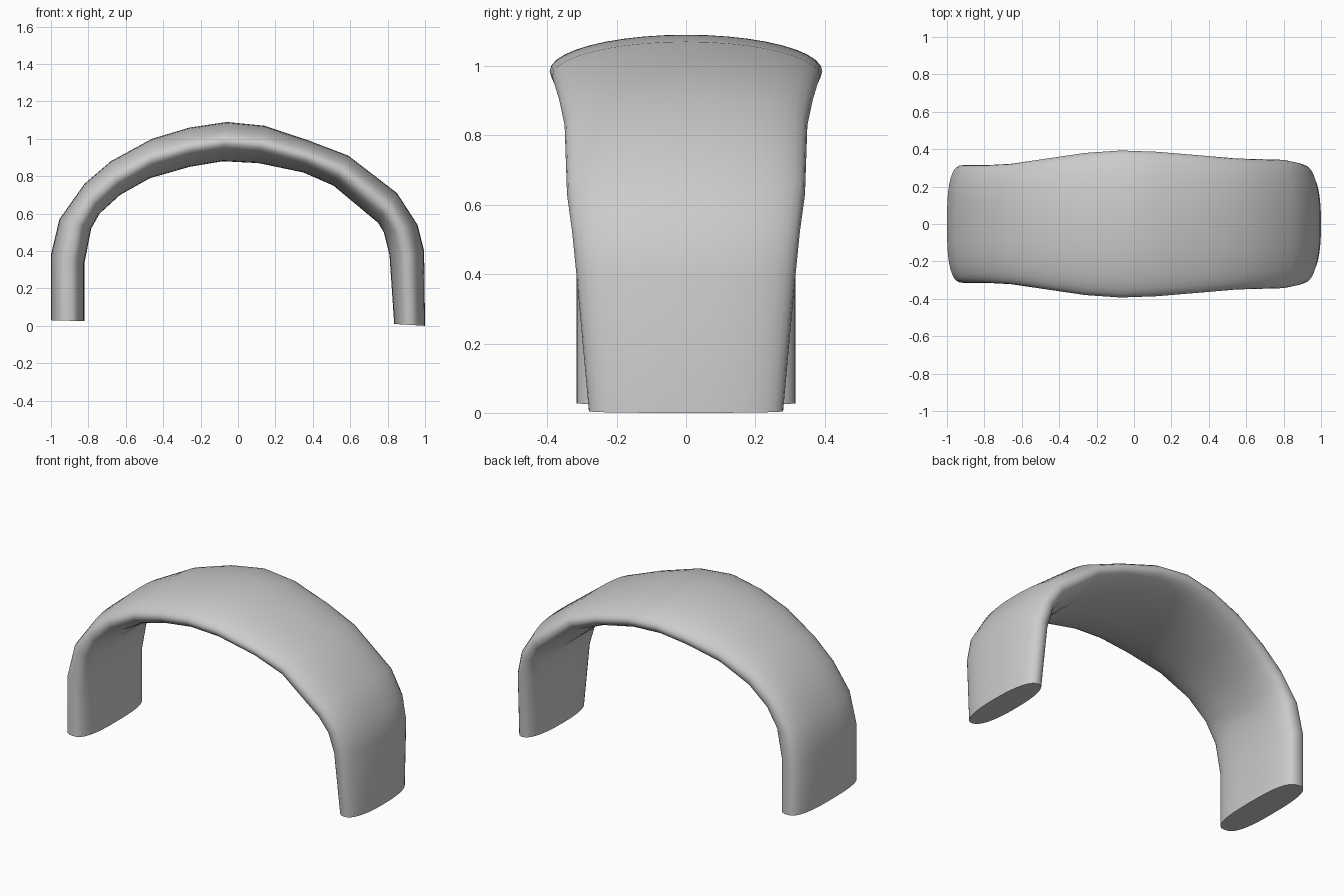
import bpy, bmesh
from math import cos, sin, pi, copysign
from mathutils import Vector

if "Cube" in bpy.data.objects:
    bpy.data.objects.remove(bpy.data.objects["Cube"])

# Stations along the arch: outer x, z, inner x, z, half width, roundness exponent
STATIONS = [
    (-1.00, 0.03, -0.82, 0.025, 0.315, 2.8),
    (-1.00, 0.38, -0.82, 0.34, 0.315, 2.8),
    (-0.955, 0.57, -0.785, 0.52, 0.315, 2.6),
    (-0.82, 0.76, -0.74, 0.60, 0.315, 2.4),
    (-0.68, 0.88, -0.63, 0.70, 0.322, 2.3),
    (-0.46, 1.00, -0.47, 0.79, 0.350, 2.1),
    (-0.26, 1.06, -0.26, 0.85, 0.380, 2.0),
    (-0.06, 1.09, -0.08, 0.88, 0.393, 2.0),
    (0.14, 1.07, 0.11, 0.87, 0.386, 2.0),
    (0.38, 0.99, 0.35, 0.82, 0.366, 2.1),
    (0.59, 0.91, 0.51, 0.75, 0.350, 2.2),
    (0.85, 0.71, 0.75, 0.55, 0.343, 2.3),
    (0.96, 0.54, 0.78, 0.50, 0.328, 2.3),
    (0.995, 0.40, 0.81, 0.38, 0.315, 2.3),
    (1.00, 0.00, 0.835, 0.01, 0.280, 2.4),
]
SIDES = 40


def spow(v, e):
    return copysign(abs(v) ** e, v)


def ring(bm, ox, oz, ix, iz, w, n):
    outer, inner = Vector((ox, 0, oz)), Vector((ix, 0, iz))
    mid, half = (outer + inner) / 2, (outer - inner) / 2
    verts = []
    for k in range(SIDES):
        a = 2 * pi * k / SIDES
        p = mid + half * spow(cos(a), 2 / n)
        p.y = w * spow(sin(a), 2 / n)
        verts.append(bm.verts.new(p))
    return verts


# Curved band lofted through the lens-shaped sections
bm = bmesh.new()
rings = [ring(bm, *s) for s in STATIONS]
for a, b in zip(rings, rings[1:]):
    for k in range(SIDES):
        j = (k + 1) % SIDES
        bm.faces.new((a[k], a[j], b[j], b[k]))

# Flat foot ends
bm.faces.new(rings[0])
bm.faces.new(rings[-1])
bmesh.ops.recalc_face_normals(bm, faces=bm.faces)

mesh = bpy.data.meshes.new("arched_band")
bm.to_mesh(mesh)
bm.free()
band = bpy.data.objects.new("arched_band", mesh)
bpy.context.collection.objects.link(band)
bpy.context.view_layer.objects.active = band
band.select_set(True)
bpy.ops.object.shade_smooth_by_angle(angle=pi / 3)
